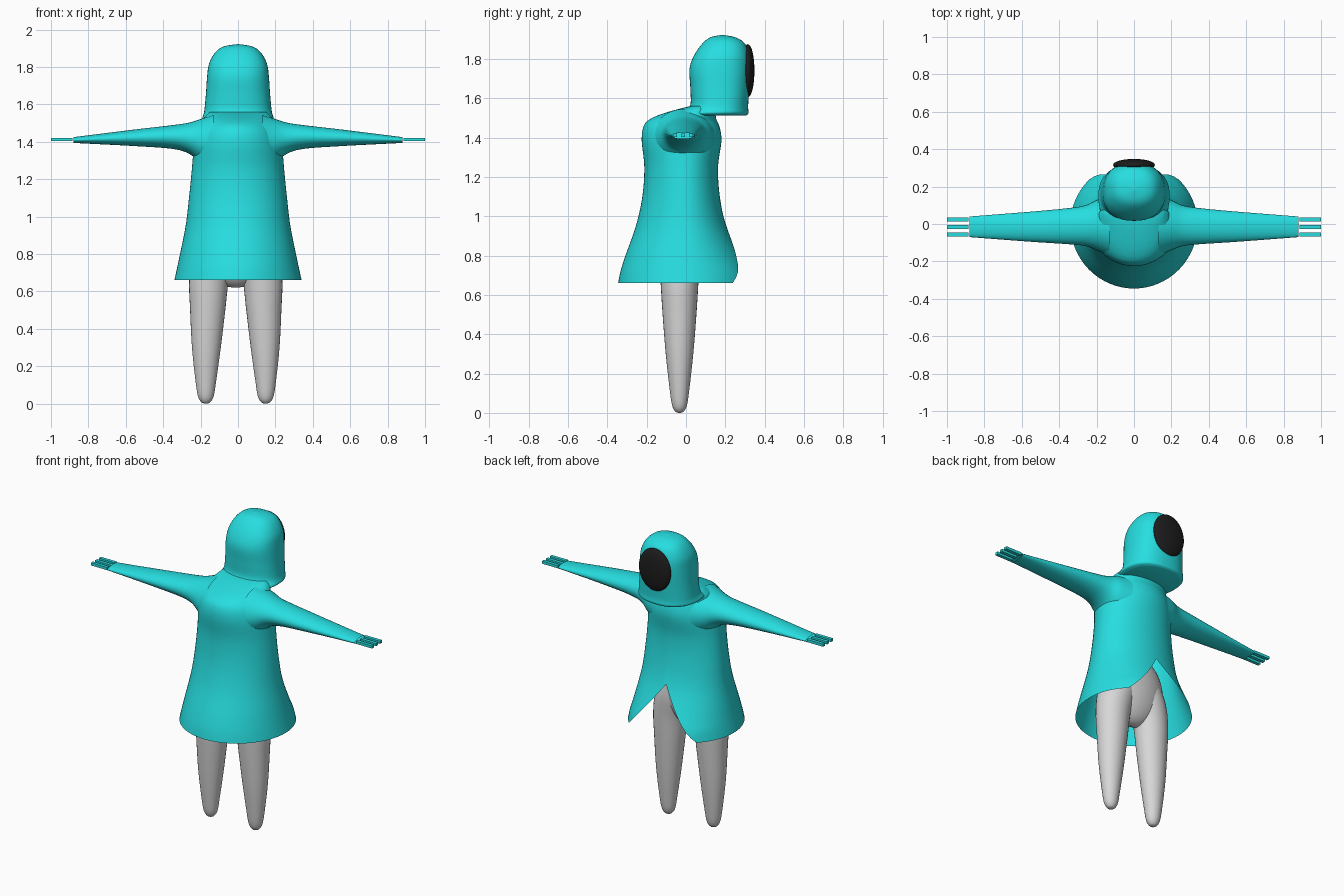
import bpy, bmesh, math

if "Cube" in bpy.data.objects:
    bpy.data.objects.remove(bpy.data.objects["Cube"])


def material(name, rgb):
    m = bpy.data.materials.new(name)
    m.diffuse_color = (*rgb, 1)
    m.use_nodes = True
    m.node_tree.nodes["Principled BSDF"].inputs["Base Color"].default_value = m.diffuse_color
    return m


TEAL = material("teal cloth", (0.02, 0.73, 0.75))
GREY = material("light grey", (0.68, 0.68, 0.68))
BLACK = material("black", (0.012, 0.012, 0.012))


def resample(st, n):
    """Catmull-Rom curve through the stations, n steps per span."""
    out = []
    for i in range(len(st) - 1):
        p0, p1, p2, p3 = st[max(i - 1, 0)], st[i], st[i + 1], st[min(i + 2, len(st) - 1)]
        for k in range(n):
            t = k / n
            out.append([0.5 * (2 * b + (c - a) * t + (2 * a - 5 * b + 4 * c - d) * t * t
                               + (3 * b - a - 3 * c + d) * t ** 3)
                        for a, b, c, d in zip(p0, p1, p2, p3)])
    return out + [list(st[-1])]


def lookup(table, z):
    """Linear interpolation in a table ordered by rising first value."""
    for a, b in zip(table, table[1:]):
        if z <= b[0]:
            t = (z - a[0]) / (b[0] - a[0])
            return [p + (q - p) * max(t, 0) for p, q in zip(a, b)]
    return table[-1]


def loft(name, rings, mat, cap_start=False, cap_end=False):
    bm = bmesh.new()
    rows = [[bm.verts.new(p) for p in r] for r in rings]
    n = len(rows[0])
    for a, b in zip(rows, rows[1:]):
        for i in range(n):
            j = (i + 1) % n
            bm.faces.new((a[i], a[j], b[j], b[i]))
    if cap_start:
        bm.faces.new(rows[0][::-1])
    if cap_end:
        bm.faces.new(rows[-1])
    bmesh.ops.recalc_face_normals(bm, faces=bm.faces)
    return finish(name, bm, mat)


def finish(name, bm, mat, smooth=True):
    me = bpy.data.meshes.new(name)
    bm.to_mesh(me)
    bm.free()
    me.materials.append(mat)
    ob = bpy.data.objects.new(name, me)
    bpy.context.collection.objects.link(ob)
    if smooth:
        bpy.ops.object.select_all(action='DESELECT')
        ob.select_set(True)
        bpy.context.view_layer.objects.active = ob
        bpy.ops.object.shade_smooth_by_angle(angle=math.radians(50))
    return ob


def ellipsoid(name, centre, radii, mat):
    bm = bmesh.new()
    bmesh.ops.create_uvsphere(bm, u_segments=32, v_segments=20, radius=1)
    for v in bm.verts:
        v.co = [c + r * p for c, r, p in zip(centre, radii, v.co)]
    return finish(name, bm, mat)


def spow(v, e):
    return math.copysign(abs(v) ** e, v)


SEG = 64
ANGLES = [2 * math.pi * i / SEG for i in range(SEG)]

# Coat: height, half width, back y, front y
coat = resample([
    (0.66, 0.34, -0.345, 0.335), (0.72, 0.327, -0.333, 0.32), (0.80, 0.31, -0.308, 0.275),
    (0.95, 0.28, -0.255, 0.205), (1.10, 0.262, -0.222, 0.172), (1.25, 0.247, -0.212, 0.163),
    (1.38, 0.235, -0.225, 0.18), (1.45, 0.215, -0.218, 0.172), (1.49, 0.195, -0.19, 0.155),
    (1.525, 0.185, -0.11, 0.15), (1.56, 0.15, 0.02, 0.15)], 6)
ROWS = 60
rings = []
for r in range(ROWS + 1):
    ring = []
    for a in ANGLES:
        c, s = math.cos(a), math.sin(a)
        # Open notch in the hem on the face side
        hem = 0.66 + (0.30 * max(0, 1 - abs(c) / 0.7) if s > 0 else 0)
        z = hem + (1.56 - hem) * r / ROWS
        _, rx, back, front = lookup(coat, z)
        k = min(max((z - 1.45) / 0.1, 0), 1) * 0.06   # ring centre moves under the hood
        ring.append((rx * c, k + (front - k) * s if s > 0 else k + (k - back) * s, z))
    rings.append(ring)
loft("coat", rings, TEAL, cap_end=True)

# Hood: height, half width, back y, front y
hood = resample([
    (1.512, 0.165, -0.03, 0.305), (1.525, 0.19, -0.03, 0.318), (1.56, 0.181, 0.02, 0.316),
    (1.65, 0.172, 0.022, 0.322), (1.75, 0.165, 0.018, 0.328), (1.82, 0.154, 0.042, 0.322),
    (1.88, 0.12, 0.085, 0.298), (1.91, 0.075, 0.125, 0.25), (1.922, 0.004, 0.18, 0.188)], 5)
rings = []
for z, rx, back, front in hood:
    mid, ry = (front + back) / 2, (front - back) / 2
    rings.append([(rx * spow(math.cos(a), 0.85), mid + ry * spow(math.sin(a), 0.85), z)
                  for a in ANGLES])
loft("hood", rings, TEAL, cap_start=True, cap_end=True)

# Dark oval face opening
ellipsoid("face", (0, 0.315, 1.74), (0.112, 0.033, 0.135), BLACK)

# Sleeves: x, low z, high z, back y, front y
sleeve = resample([
    (0.13, 1.24, 1.545, -0.175, 0.15), (0.20, 1.285, 1.522, -0.14, 0.128),
    (0.26, 1.335, 1.503, -0.118, 0.10), (0.35, 1.362, 1.489, -0.108, 0.085),
    (0.55, 1.377, 1.466, -0.095, 0.066), (0.88, 1.394, 1.425, -0.07, 0.04)], 6)
for side, label in ((1, "right"), (-1, "left")):
    rings = [[(side * x, (y0 + y1) / 2 + (y1 - y0) / 2 * math.cos(a),
               (z0 + z1) / 2 + (z1 - z0) / 2 * math.sin(a)) for a in ANGLES[::2]]
             for x, z0, z1, y0, y1 in sleeve]
    loft(label + "_sleeve", rings, TEAL)

    # Three straight fingers per hand
    for i, y in enumerate((0.025, -0.015, -0.055)):
        bm = bmesh.new()
        bmesh.ops.create_cube(bm, size=1)
        for v in bm.verts:
            v.co = (side * 0.9425 + v.co.x * 0.115, y + v.co.y * 0.021, 1.412 + v.co.z * 0.017)
        finish(f"{label}_finger_{i + 1}", bm, TEAL, smooth=False)

# Legs: height, half width, half depth, sideways offset
leg = resample([
    (0.0, 0.004, 0.004, 0.16), (0.008, 0.024, 0.022, 0.16), (0.04, 0.042, 0.038, 0.16),
    (0.12, 0.055, 0.05, 0.16), (0.30, 0.077, 0.07, 0.157), (0.50, 0.094, 0.086, 0.15),
    (0.66, 0.106, 0.096, 0.143), (0.80, 0.115, 0.104, 0.115), (0.92, 0.09, 0.09, 0.09)], 5)
for side, label in ((1, "right"), (-1, "left")):
    rings = [[(-0.012 + side * off + rx * math.cos(a), -0.033 + ry * math.sin(a), z)
              for a in ANGLES[::2]] for z, rx, ry, off in leg]
    loft(label + "_leg", rings, GREY, cap_start=True, cap_end=True)

# Hips under the coat
ellipsoid("hips", (-0.012, -0.033, 0.86), (0.215, 0.115, 0.24), GREY)
